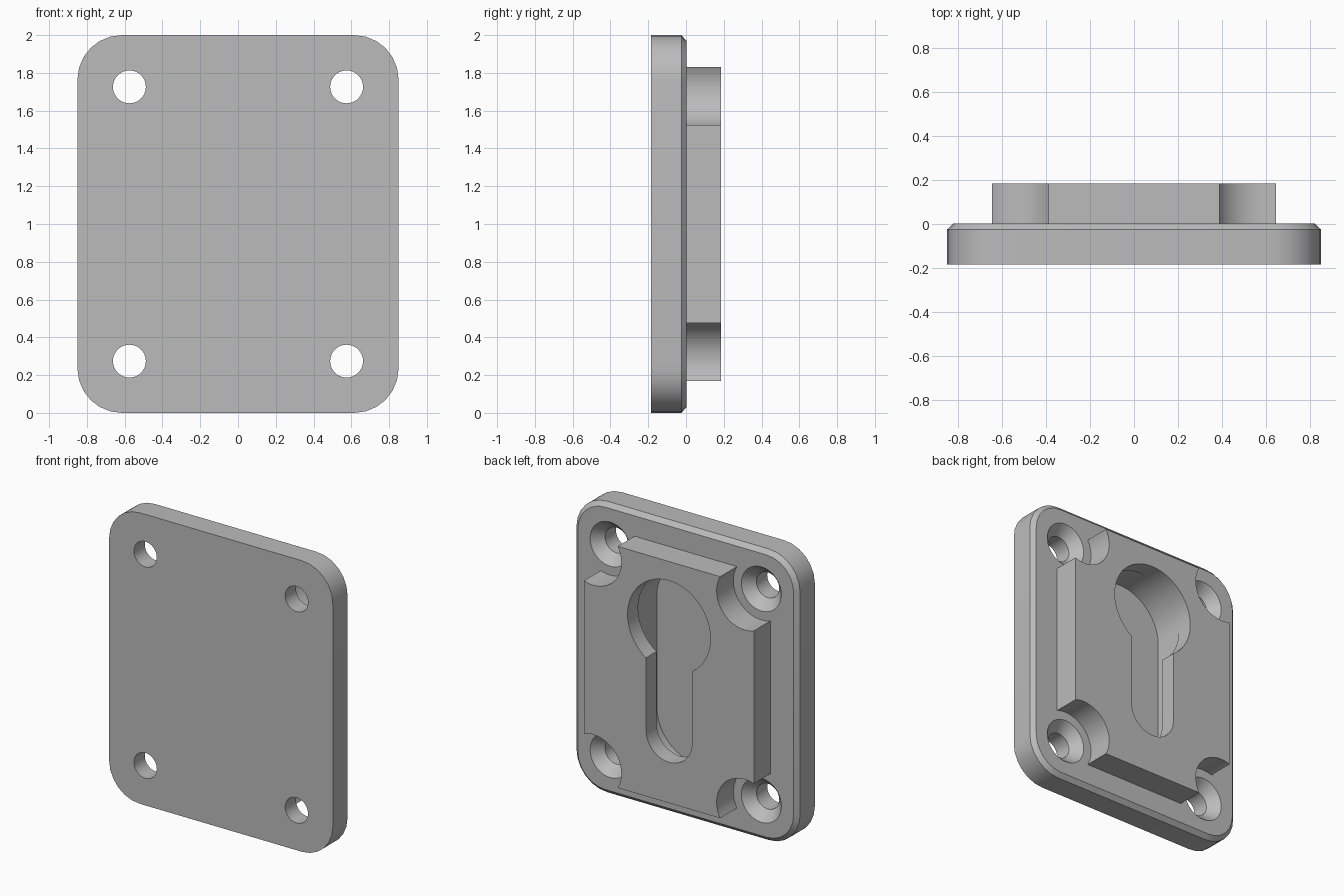
import bpy, bmesh, math

if "Cube" in bpy.data.objects:
    bpy.data.objects.remove(bpy.data.objects["Cube"])

grey = bpy.data.materials.new("light_grey")
grey.diffuse_color = (0.5, 0.5, 0.5, 1)
grey.use_nodes = True
grey.node_tree.nodes["Principled BSDF"].inputs["Base Color"].default_value = grey.diffuse_color


def arc(cx, cz, r, a0, a1, n):
    """Points on an arc in the x-z plane, angles in degrees."""
    pts = []
    for i in range(n + 1):
        a = math.radians(a0 + (a1 - a0) * i / n)
        pts.append((cx + r * math.cos(a), cz + r * math.sin(a)))
    return pts


def circle(cx, cz, r, n=40):
    return arc(cx, cz, r, 0, 360, n)[:-1]


def rounded_rect(hw, hh, r, n=6):
    pts = []
    for k, (sx, sz) in enumerate([(1, 1), (-1, 1), (-1, -1), (1, -1)]):
        pts += arc(sx * (hw - r), 1 + sz * (hh - r), r, 90 * k, 90 * k + 90, n)
    return pts


def loft(name, sections):
    """Closed solid through matching outlines, each given as (y, points)."""
    bm = bmesh.new()
    rings = [[bm.verts.new((x, y, z)) for x, z in pts] for y, pts in sections]
    for a, b in zip(rings, rings[1:]):
        for i in range(len(a)):
            j = (i + 1) % len(a)
            bm.faces.new((a[i], a[j], b[j], b[i]))
    bm.faces.new(rings[0])
    bm.faces.new(rings[-1])
    bmesh.ops.recalc_face_normals(bm, faces=bm.faces)
    me = bpy.data.meshes.new(name)
    bm.to_mesh(me)
    bm.free()
    ob = bpy.data.objects.new(name, me)
    bpy.context.collection.objects.link(ob)
    me.materials.append(grey)
    return ob


def combine(target, tool, operation):
    mod = target.modifiers.new("bool", 'BOOLEAN')
    mod.operation = operation
    mod.solver = 'EXACT'
    mod.object = tool
    bpy.context.view_layer.objects.active = target
    bpy.ops.object.modifier_apply(modifier=mod.name)
    bpy.data.objects.remove(tool)


FRONT, FACE, BACK = -0.185, 0.003, 0.185
screws = [(sx * 0.575, 1 + sz * 0.726) for sx in (-1, 1) for sz in (-1, 1)]

# Base plate with rounded corners and a chamfered back rim
outer = rounded_rect(0.85, 1.0, 0.235)
inner = rounded_rect(0.82, 0.97, 0.205)
plate = loft("mounting_plate", [(FRONT, outer), (-0.025, outer), (FACE, inner)])

# Raised block, notched around each screw
block = loft("raised_block", [(y, [(-0.645, 0.17), (0.645, 0.17),
                                   (0.645, 1.83), (-0.645, 1.83)])
                              for y in (-0.06, BACK)])
for x, z in screws:
    notch = circle(x, z, 0.213, 48)
    combine(block, loft("notch_cutter", [(-0.2, notch), (0.3, notch)]), 'DIFFERENCE')
combine(plate, block, 'UNION')

# Countersunk screw holes
for x, z in screws:
    hole, sink = circle(x, z, 0.087), circle(x, z, 0.152)
    combine(plate, loft("screw_cutter", [(-0.3, hole), (FACE - 0.07, hole),
                                         (FACE, sink), (0.1, sink)]), 'DIFFERENCE')

# Wide rounded cavity inside, reached through a keyhole opening
TOP_Z, LOW_Z = 1.383, 0.625
cavity = arc(0, TOP_Z, 0.32, 0, 180, 32) + arc(0, LOW_Z, 0.32, 180, 360, 32)
combine(plate, loft("cavity_cutter", [(-0.14, cavity), (0.07, cavity)]), 'DIFFERENCE')
slot = 0.175
a = math.degrees(math.acos(slot / 0.315))
keyhole = arc(0, TOP_Z, 0.315, -a, 180 + a, 48) + arc(0, LOW_Z, slot, 180, 360, 24)
combine(plate, loft("keyhole_cutter", [(0.03, keyhole), (0.3, keyhole)]), 'DIFFERENCE')

# Smooth the round walls, keep the edges crisp
bpy.ops.object.select_all(action='DESELECT')
plate.select_set(True)
bpy.context.view_layer.objects.active = plate
bpy.ops.object.shade_smooth_by_angle(angle=math.radians(30))
